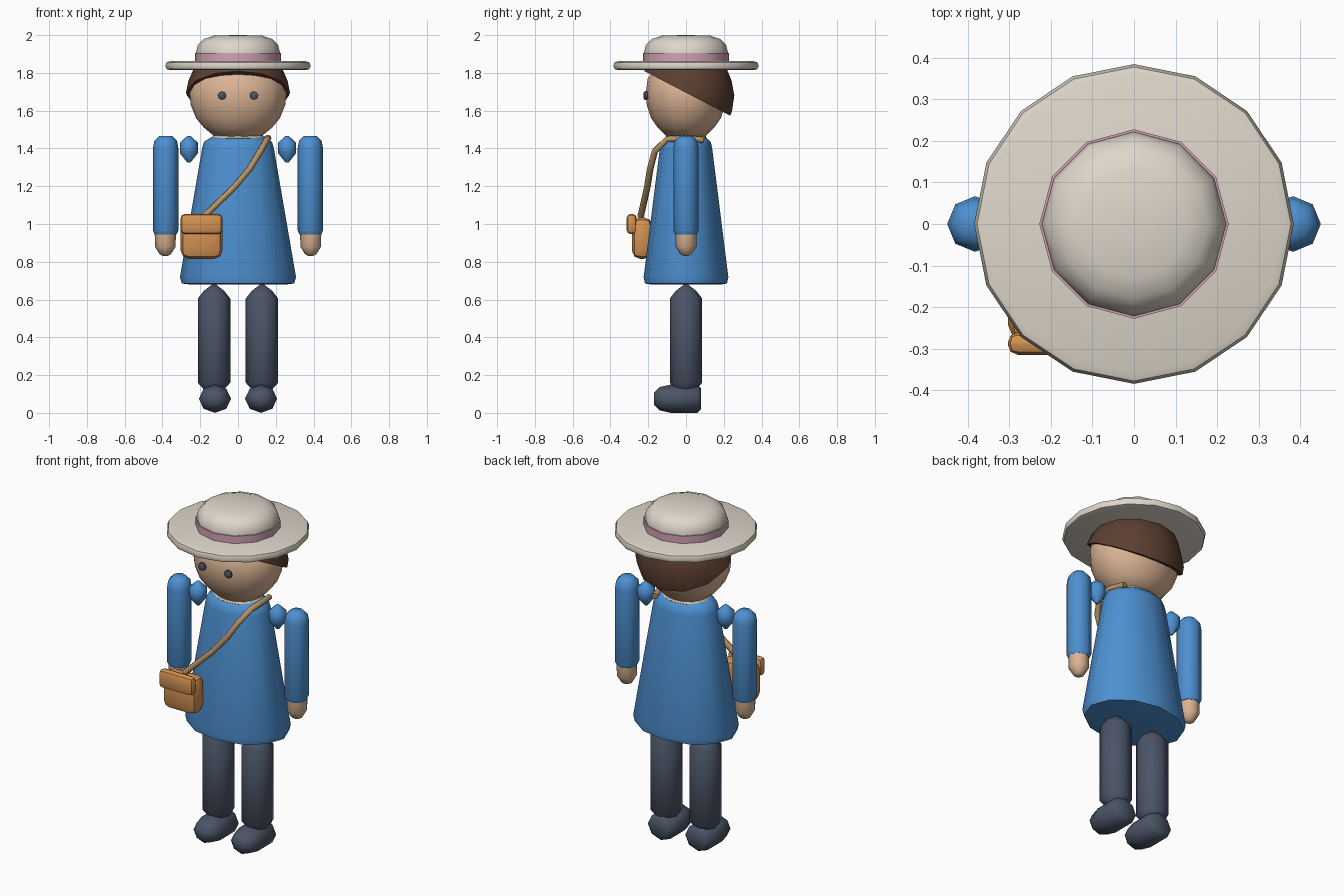
import bpy, bmesh, math
from mathutils import Matrix, Vector

cube = bpy.data.objects.get("Cube")
if cube:
    bpy.data.objects.remove(cube, do_unlink=True)


def material(name, r, g, b):
    m = bpy.data.materials.new(name)
    m.use_nodes = True
    m.diffuse_color = (r, g, b, 1)
    m.node_tree.nodes["Principled BSDF"].inputs["Base Color"].default_value = (r, g, b, 1)
    return m


BLUE = material("blue cloth", 0.075, 0.28, 0.64)
CREAM = material("cream felt", 0.73, 0.68, 0.59)
PINK = material("pink ribbon", 0.65, 0.37, 0.45)
SKIN = material("skin", 0.72, 0.46, 0.30)
HAIR = material("brown hair", 0.105, 0.05, 0.03)
SLATE = material("slate cloth", 0.07, 0.09, 0.135)
TAN = material("tan strap", 0.48, 0.29, 0.13)
LEATHER = material("orange leather", 0.67, 0.29, 0.085)
COLLAR = material("pale collar", 0.72, 0.55, 0.36)


def finish(name, bm, mat, angle=50):
    bmesh.ops.recalc_face_normals(bm, faces=bm.faces)
    mesh = bpy.data.meshes.new(name)
    bm.to_mesh(mesh)
    bm.free()
    mesh.materials.append(mat)
    ob = bpy.data.objects.new(name, mesh)
    bpy.context.collection.objects.link(ob)
    bpy.ops.object.select_all(action="DESELECT")
    ob.select_set(True)
    bpy.context.view_layer.objects.active = ob
    bpy.ops.object.shade_smooth_by_angle(angle=math.radians(angle))
    return ob


def lathe(name, profile, sides, mat, depth=1.0, loc=(0, 0, 0), tilt=None, cut=None):
    """Spin (radius, height) pairs about z; depth squashes y, tilt turns the result."""
    bm = bmesh.new()
    rings = []
    for r, z in profile:
        angles = [2 * math.pi * i / sides for i in range(sides)]
        rings.append([bm.verts.new((r * math.cos(a), r * depth * math.sin(a), z)) for a in angles])
    for low, high in zip(rings, rings[1:]):
        for i in range(sides):
            j = (i + 1) % sides
            bm.faces.new((low[i], low[j], high[j], high[i]))
    bm.faces.new(rings[0][::-1])
    bm.faces.new(rings[-1])
    if cut:
        point, normal = cut
        bmesh.ops.bisect_plane(bm, geom=bm.verts[:] + bm.edges[:] + bm.faces[:],
                               plane_co=point, plane_no=normal, clear_inner=True)
        bmesh.ops.holes_fill(bm, edges=[e for e in bm.edges if e.is_boundary])
    if tilt:
        bm.transform(tilt)
    bm.transform(Matrix.Translation(loc))
    return finish(name, bm, mat)


def rounded_box(name, centre, size, bevel, mat):
    bm = bmesh.new()
    bmesh.ops.create_cube(bm, size=1, matrix=Matrix.Translation(centre) @ Matrix.Diagonal((*size, 1)))
    bmesh.ops.bevel(bm, geom=bm.edges[:], offset=bevel, segments=2, affect="EDGES", profile=0.5)
    return finish(name, bm, mat, 35)


# Dress and collar
lathe("dress", [(0.255, 0.68), (0.298, 0.685), (0.307, 0.72), (0.19, 1.40), (0.18, 1.435), (0.14, 1.46)],
      12, BLUE, depth=0.73)
lathe("collar", [(0.13, 1.44), (0.142, 1.455), (0.13, 1.47)], 12, COLLAR, depth=0.78)

# Head and slanted hair cap
lathe("head", [(0.12, 1.46), (0.18, 1.51), (0.222, 1.56), (0.25, 1.63), (0.257, 1.69),
               (0.245, 1.77), (0.17, 1.85)], 16, SKIN, depth=0.83)
lathe("hair", [(0.24, 1.53), (0.265, 1.60), (0.278, 1.68), (0.262, 1.76), (0.235, 1.82), (0.16, 1.88)],
      12, HAIR, depth=0.92, cut=((0, 0, 1.695), Vector((0, 0.52, 1)).normalized()))

# Hat
lathe("hat_brim", [(0.36, 1.815), (0.378, 1.82), (0.385, 1.838), (0.378, 1.856), (0.36, 1.862)], 16, CREAM)
lathe("hat_band", [(0.228, 1.855), (0.228, 1.905)], 12, PINK)
lathe("hat_crown", [(0.222, 1.86), (0.222, 1.91), (0.212, 1.95), (0.18, 1.98), (0.13, 1.997), (0.02, 2.0)],
      12, CREAM)

# Mirrored parts
forward = Matrix.Rotation(math.pi / 2, 4, "X")
for side, s in (("left", 1), ("right", -1)):
    lathe(side + "_eye", [(0.017, -0.012), (0.023, -0.006), (0.023, 0.006), (0.015, 0.012)], 8, SLATE,
          loc=(s * 0.085, -0.212, 1.68), tilt=forward)
    lathe(side + "_shoulder", [(0.008, 1.325), (0.048, 1.375), (0.048, 1.43), (0.008, 1.467)], 8, BLUE,
          loc=(s * 0.26, 0, 0))
    lathe(side + "_sleeve", [(0.058, 0.945), (0.067, 0.965), (0.067, 1.40), (0.06, 1.44), (0.035, 1.466)],
          8, BLUE, loc=(s * 0.383, 0, 0))
    lathe(side + "_hand", [(0.01, 0.83), (0.03, 0.84), (0.055, 0.88), (0.056, 0.96)], 8, SKIN,
          loc=(s * 0.385, 0, 0))
    lathe(side + "_leg", [(0.05, 0.12), (0.086, 0.16), (0.086, 0.605), (0.055, 0.645), (0.01, 0.68)],
          8, SLATE, loc=(s * 0.127, 0, 0))
    lathe(side + "_shoe", [(0.062, -0.08), (0.085, -0.06), (0.085, 0.08), (0.07, 0.14), (0.035, 0.17)],
          8, SLATE, depth=0.88, loc=(s * 0.122, 0, 0.075), tilt=forward)

# Satchel
rounded_box("bag_body", (-0.193, -0.232, 0.925), (0.222, 0.11, 0.22), 0.045, LEATHER)
rounded_box("bag_flap", (-0.193, -0.288, 1.0), (0.222, 0.054, 0.108), 0.024, LEATHER)

# Strap swept along a path over the shoulder
path = [(-0.18, -0.24, 1.04), (-0.02, -0.205, 1.195), (0.06, -0.19, 1.29), (0.118, -0.165, 1.385),
        (0.155, -0.1, 1.45), (0.16, 0.0, 1.455), (0.14, 0.09, 1.445)]
curve = bpy.data.curves.new("bag_strap", "CURVE")
curve.dimensions = "3D"
curve.bevel_depth = 0.018
curve.bevel_resolution = 1
curve.use_fill_caps = True
spline = curve.splines.new("POLY")
spline.points.add(len(path) - 1)
for point, co in zip(spline.points, path):
    point.co = (*co, 1)
curve.materials.append(TAN)
strap = bpy.data.objects.new("bag_strap", curve)
bpy.context.collection.objects.link(strap)
